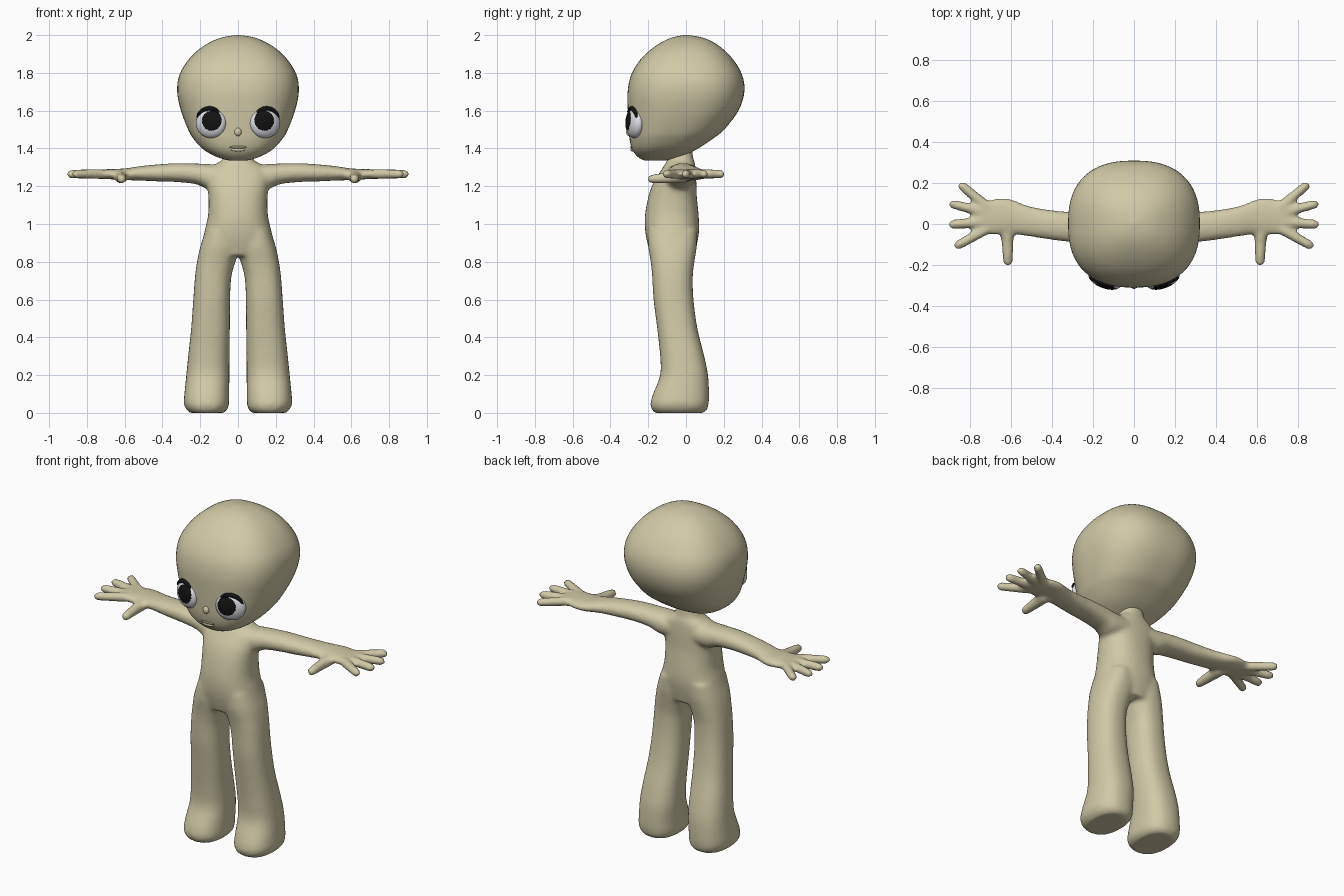
import bpy, bmesh, math
from mathutils import Vector, Matrix

if "Cube" in bpy.data.objects:
    bpy.data.objects.remove(bpy.data.objects["Cube"])


def material(name, rgb):
    m = bpy.data.materials.new(name)
    m.diffuse_color = (*rgb, 1)
    m.use_nodes = True
    m.node_tree.nodes["Principled BSDF"].inputs["Base Color"].default_value = m.diffuse_color
    return m


SKIN = material("skin", (0.64, 0.585, 0.385))
WHITE = material("eye white", (0.78, 0.79, 0.84))
BLACK = material("black", (0.006, 0.006, 0.006))
LIP = material("lip shadow", (0.33, 0.29, 0.19))


def finish(bm, name, *mats):
    bmesh.ops.recalc_face_normals(bm, faces=bm.faces[:])
    for f in bm.faces:
        f.smooth = True
    me = bpy.data.meshes.new(name)
    bm.to_mesh(me)
    bm.free()
    for m in mats:
        me.materials.append(m)
    ob = bpy.data.objects.new(name, me)
    bpy.context.collection.objects.link(ob)
    return ob


def catmull(rows, steps):
    """Smoothly resample rows of numbers."""
    out = []
    for i in range(len(rows) - 1):
        p0, p1 = rows[max(i - 1, 0)], rows[i]
        p2, p3 = rows[i + 1], rows[min(i + 2, len(rows) - 1)]
        for s in range(steps):
            t = s / steps
            out.append([0.5 * (2 * b + (c - a) * t + (2 * a - 5 * b + 4 * c - d) * t * t
                               + (3 * b - a - 3 * c + d) * t ** 3)
                        for a, b, c, d in zip(p0, p1, p2, p3)])
    return out + [list(rows[-1])]


def loft(bm, axis, rows, power=2.0, sides=32, steps=4, flip=1):
    """Rows are (position, min a, max a, min b, max b); a, b = x, y on z or y, z on x."""
    rings = []
    for t, a0, a1, b0, b1 in catmull(rows, steps):
        ring = []
        for k in range(sides):
            w = 2 * math.pi * k / sides
            c, s = math.cos(w), math.sin(w)
            a = (a0 + a1) / 2 + (a1 - a0) / 2 * math.copysign(abs(c) ** (2 / power), c)
            b = (b0 + b1) / 2 + (b1 - b0) / 2 * math.copysign(abs(s) ** (2 / power), s)
            co = (a * flip, b, t) if axis == 'z' else (t * flip, a, b)
            ring.append(bm.verts.new(co))
        rings.append(ring)
    faces = [bm.faces.new(rings[0]), bm.faces.new(rings[-1])]
    for r, q in zip(rings, rings[1:]):
        for k in range(sides):
            n = (k + 1) % sides
            faces.append(bm.faces.new((r[k], r[n], q[n], q[k])))
    bmesh.ops.recalc_face_normals(bm, faces=faces)


def capsule(bm, p, q, rp, rq):
    """Rounded tapered rod as the hull of two balls."""
    tmp = bmesh.new()
    for c, r in ((p, rp), (q, rq)):
        bmesh.ops.create_icosphere(tmp, subdivisions=2, radius=r,
                                   matrix=Matrix.Translation(c))
    res = bmesh.ops.convex_hull(tmp, input=tmp.verts[:])
    inner = [v for v in set(res["geom_interior"] + res["geom_unused"])
             if isinstance(v, bmesh.types.BMVert)]
    bmesh.ops.delete(tmp, geom=inner, context='VERTS')
    me = bpy.data.meshes.new("tmp")
    tmp.to_mesh(me)
    tmp.free()
    bm.from_mesh(me)
    bpy.data.meshes.remove(me)


# Head: egg-like, leaning back above a small chin
bm = bmesh.new()
loft(bm, 'z', [
    (1.335, -.035, .035, -.21, -.12), (1.342, -.075, .075, -.235, -.07),
    (1.365, -.135, .135, -.265, -.005), (1.40, -.19, .19, -.287, .065),
    (1.45, -.235, .235, -.299, .14), (1.50, -.264, .264, -.303, .202),
    (1.60, -.302, .302, -.308, .278), (1.70, -.322, .322, -.309, .309),
    (1.79, -.310, .310, -.290, .297), (1.87, -.262, .262, -.242, .250),
    (1.93, -.200, .200, -.178, .192), (1.97, -.132, .132, -.115, .130),
    (1.99, -.075, .075, -.065, .075), (2.0, -.012, .012, -.01, .012)],
    power=2.45, sides=64, steps=4)
finish(bm, "head", SKIN)

# Body: torso, legs, arms and fingers fused into one skin
bm = bmesh.new()
loft(bm, 'z', [
    (.83, -.13, .13, -.185, .045), (.90, -.185, .185, -.205, .06),
    (.97, -.175, .175, -.217, .07), (1.05, -.158, .158, -.217, .067),
    (1.15, -.157, .157, -.198, .057), (1.22, -.165, .165, -.172, .055),
    (1.28, -.165, .165, -.135, .052), (1.32, -.115, .115, -.11, .048),
    (1.35, -.075, .075, -.095, .038), (1.43, -.06, .06, -.085, .03)], power=2.3)
for side in (1, -1):
    loft(bm, 'z', [
        (0.0, .075, .255, -.165, .095), (.02, .055, .275, -.182, .113),
        (.05, .047, .287, -.188, .12), (.10, .047, .284, -.175, .122),
        (.20, .045, .274, -.137, .117), (.30, .045, .264, -.137, .097),
        (.45, .043, .248, -.153, .06), (.60, .042, .237, -.172, .04),
        (.72, .035, .228, -.179, .036), (.80, .014, .217, -.187, .045),
        (.88, -.01, .200, -.20, .057), (.97, 0, .17, -.20, .06)],
        power=2.4, flip=side)
    loft(bm, 'x', [
        (.08, -.12, .05, 1.19, 1.31), (.16, -.11, .052, 1.185, 1.318),
        (.22, -.098, .054, 1.21, 1.32), (.32, -.088, .06, 1.222, 1.322),
        (.42, -.075, .07, 1.225, 1.316), (.52, -.06, .09, 1.23, 1.306),
        (.59, -.05, .118, 1.232, 1.295), (.64, -.052, .128, 1.235, 1.292),
        (.70, -.055, .12, 1.238, 1.29), (.75, -.052, .11, 1.24, 1.288),
        (.775, -.03, .085, 1.25, 1.28)], power=2.2, flip=side)
    for x0, y0, x1, y1 in ((.72, .085, .838, .185), (.74, .06, .882, .096),
                           (.74, .01, .884, -.002), (.73, -.03, .858, -.103)):
        capsule(bm, Vector((x0 * side, y0, 1.265)), Vector((x1 * side, y1, 1.264)), .028, .024)
    capsule(bm, Vector((.62 * side, -.02, 1.25)), Vector((.616 * side, -.182, 1.238)), .036, .025)
body = finish(bm, "body", SKIN)
fuse = body.modifiers.new("fuse", 'REMESH')
fuse.mode = 'VOXEL'
fuse.voxel_size = .011
fuse.use_smooth_shade = True
soften = body.modifiers.new("soften", 'SMOOTH')
soften.factor = .5
soften.iterations = 9

# Eyes: shallow bulging lenses with painted pupils, and lashes along the upper rim
for side, label in ((1, "left"), (-1, "right")):
    place = (Matrix.Translation((.143 * side, -.272, 1.535))
             @ Matrix.Rotation(math.radians(21 * side), 4, 'Z'))
    bm = bmesh.new()
    bmesh.ops.create_uvsphere(bm, u_segments=72, v_segments=48, radius=1,
                              matrix=Matrix.Rotation(math.pi / 2, 4, 'X'))
    bmesh.ops.scale(bm, vec=(.084, .042, .08), verts=bm.verts[:])
    for f in bm.faces:
        c = f.calc_center_median()
        f.material_index = int(c.y < 0 and math.hypot(c.x + .016 * side, c.z - .012) < .053)
    bm.transform(place)
    finish(bm, label + "_eye", WHITE, BLACK)

    bm = bmesh.new()
    for k in range(14):
        w0, w1 = (math.radians(28 + 100 * (k + d) / 14) for d in (0, 1))
        ends = [place @ Vector((.078 * side * math.cos(w), -.017, .076 * math.sin(w)))
                for w in (w0, w1)]
        r = .005 + .008 * math.sin(math.pi * (k + .5) / 14) ** .7
        capsule(bm, *ends, r, r)
    finish(bm, label + "_eyelash", BLACK)


def bead(name, loc, size, mat):
    b = bmesh.new()
    bmesh.ops.create_uvsphere(b, u_segments=24, v_segments=16, radius=1,
                              matrix=Matrix.Translation(loc) @ Matrix.Diagonal((*size, 1)))
    finish(b, name, mat)


# Button nose, mouth line and soft lower lip
bead("nose", (0, -.301, 1.487), (.019, .016, .022), SKIN)
bead("mouth", (0, -.287, 1.407), (.045, .008, .008), LIP)
bead("lower_lip", (0, -.284, 1.394), (.036, .010, .010), SKIN)
